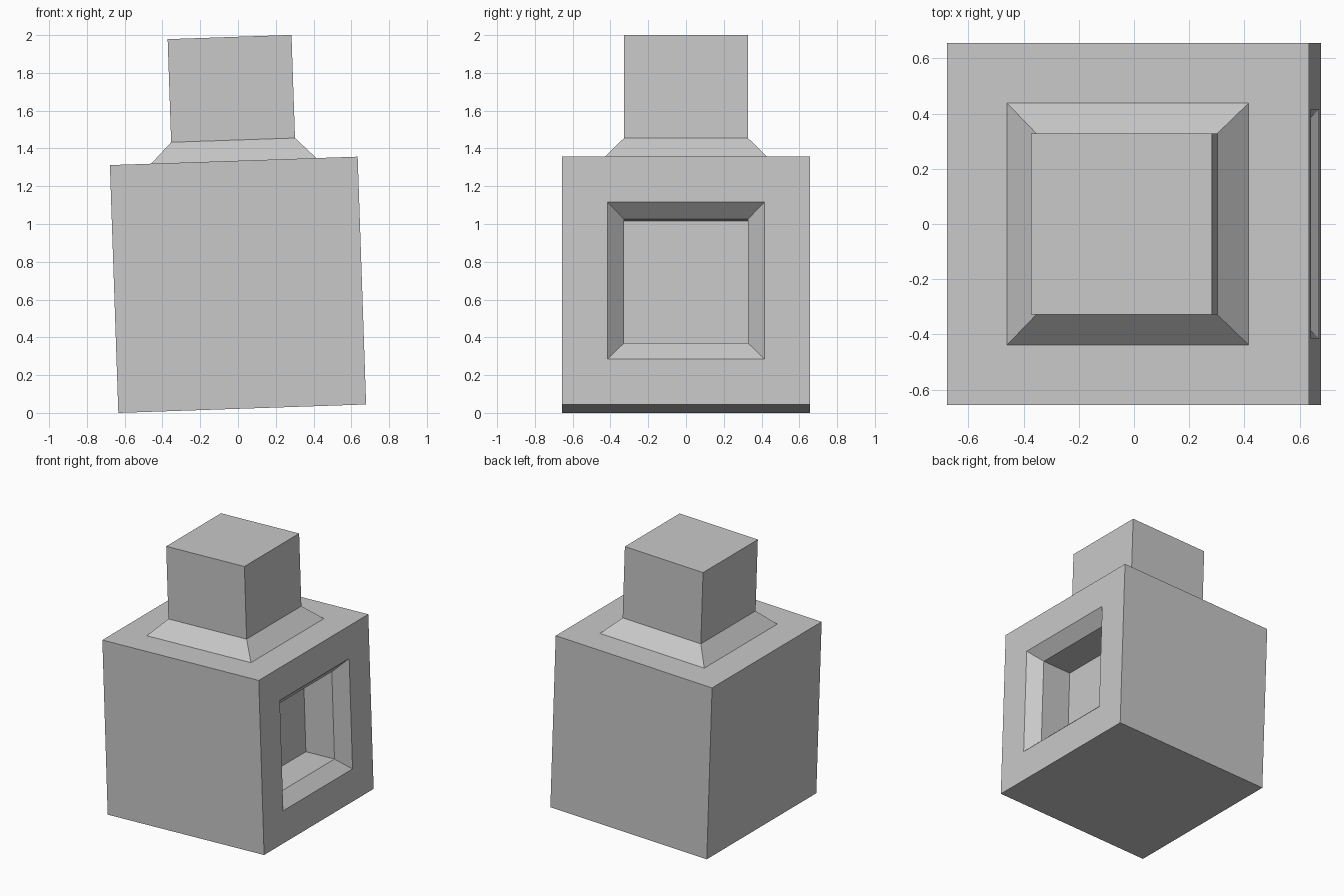
import bpy, bmesh, math
from mathutils import Matrix, Vector

if "Cube" in bpy.data.objects:
    bpy.data.objects.remove(bpy.data.objects["Cube"])

SIDE = 1.3125            # edge of the main block
HALF = SIDE / 2
TILT = math.radians(1.95)

grey = bpy.data.materials.new("light_grey")
grey.diffuse_color = (0.58, 0.58, 0.58, 1)
grey.use_nodes = True
grey.node_tree.nodes["Principled BSDF"].inputs["Base Color"].default_value = grey.diffuse_color


def step(bm, face, half, dist):
    """Extrude a square face along its normal and resize it to a half width."""
    normal = face.normal.copy()
    face = bmesh.ops.extrude_discrete_faces(bm, faces=[face])["faces"][0]
    centre = face.calc_center_median()
    for v in face.verts:
        off = v.co - centre
        scale = half * math.sqrt(2) / off.length
        v.co = centre + off * scale + normal * dist
    # a flat step keeps the direction of the face it came from
    face.normal = normal
    return face


def face_towards(bm, direction):
    bm.normal_update()
    return max(bm.faces, key=lambda f: f.calc_center_median().dot(direction))


bm = bmesh.new()
bmesh.ops.create_cube(bm, size=SIDE)

# neck on top: flat border, sloped collar, straight block
top = face_towards(bm, Vector((0, 0, 1)))
for half, dist in ((0.4375, 0), (0.328, 0.11), (0.328, 0.546)):
    top = step(bm, top, half, dist)

# recess in the right side: flat border, sloped rim, straight pocket
right = face_towards(bm, Vector((1, 0, 0)))
for half, dist in ((0.415, 0), (0.328, -0.0875), (0.328, -0.24)):
    right = step(bm, right, half, dist)

# slight lean of the whole block, lowest edge on the ground
bm.transform(Matrix.Rotation(-TILT, 4, 'Y'))
low = min(v.co.z for v in bm.verts)
bmesh.ops.translate(bm, verts=bm.verts, vec=(0, 0, -low))
bmesh.ops.recalc_face_normals(bm, faces=bm.faces)

mesh = bpy.data.meshes.new("block_with_neck")
bm.to_mesh(mesh)
bm.free()
mesh.materials.append(grey)
block = bpy.data.objects.new("block_with_neck", mesh)
bpy.context.collection.objects.link(block)
